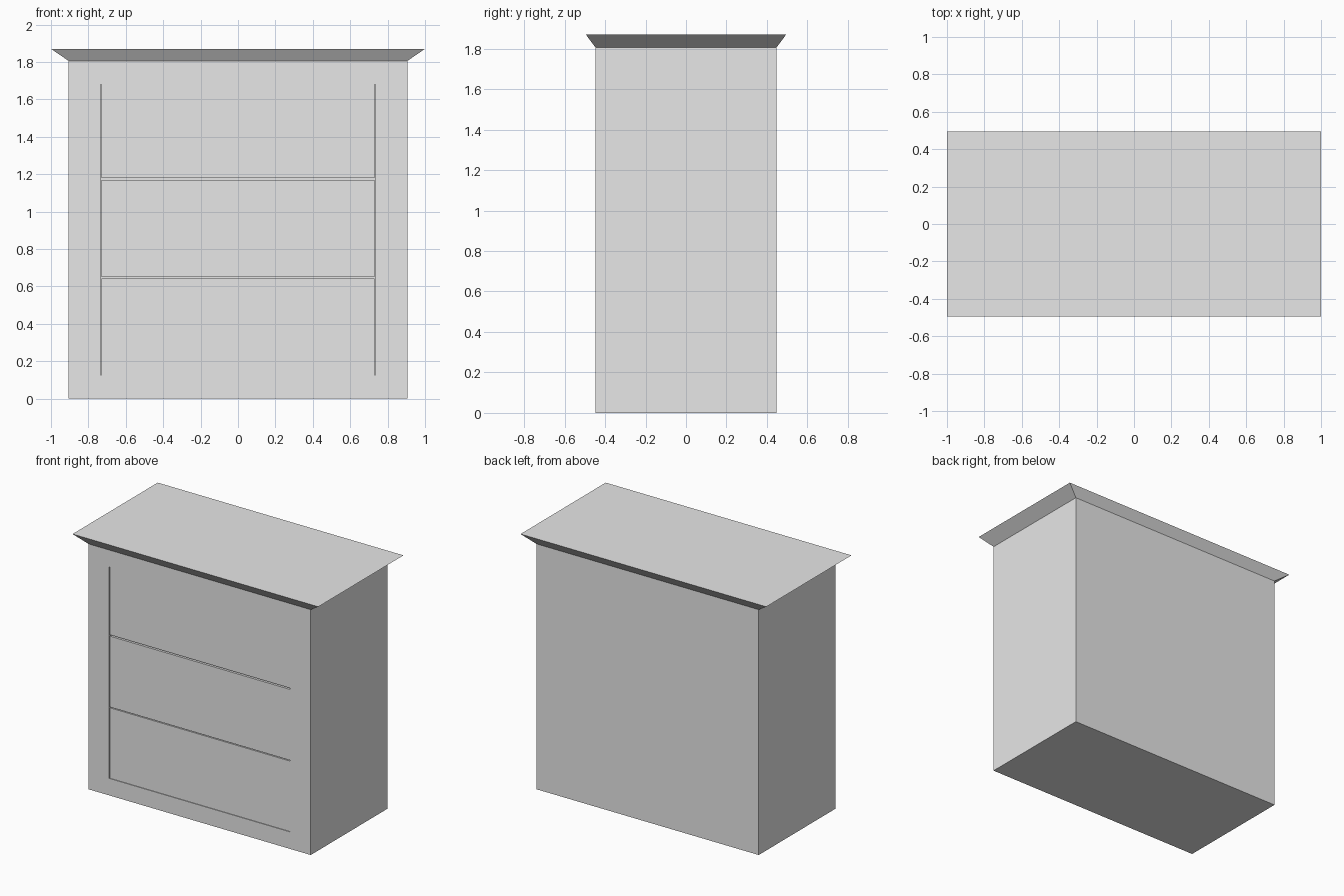
import bpy
import bmesh

if "Cube" in bpy.data.objects:
    bpy.data.objects.remove(bpy.data.objects["Cube"])

grey = bpy.data.materials.new("plain grey")
grey.diffuse_color = (0.8, 0.8, 0.8, 1)
grey.use_nodes = True
grey.node_tree.nodes["Principled BSDF"].inputs["Base Color"].default_value = grey.diffuse_color


def finish(bm, name):
    bmesh.ops.recalc_face_normals(bm, faces=bm.faces)
    mesh = bpy.data.meshes.new(name)
    bm.to_mesh(mesh)
    bm.free()
    mesh.materials.append(grey)
    obj = bpy.data.objects.new(name, mesh)
    bpy.context.collection.objects.link(obj)
    return obj


def box(lo, hi):
    bm = bmesh.new()
    bmesh.ops.create_cube(bm, size=1)
    for v in bm.verts:
        v.co = [b if c > 0 else a for c, a, b in zip(v.co, lo, hi)]
    return bm


W, D, H = 0.905, 0.447, 1.805      # cabinet half width, half depth, height
OPEN_X, OPEN_Z = 0.735, (0.125, 1.68)

# Cabinet: box with a shallow recess in the front for the drawers
bm = box((-W, -D, 0), (W, D, H))
bm.normal_update()
front = next(f for f in bm.faces if f.normal.y < -0.9)
bmesh.ops.inset_individual(bm, faces=[front], thickness=0.1)
for v in front.verts:
    v.co.x = OPEN_X if v.co.x > 0 else -OPEN_X
    v.co.z = OPEN_Z[1] if v.co.z > H / 2 else OPEN_Z[0]
recess = bmesh.ops.extrude_discrete_faces(bm, faces=[front])["faces"][0]
for v in recess.verts:
    v.co.y += 0.03
finish(bm, "cabinet")

# Top: slab flaring outward from the cabinet to a sharp upper edge
bm = box((-W, -D, H), (W, D, 1.87))
for v in bm.verts:
    if v.co.z > H + 0.01:
        v.co.x *= 1.0 / W
        v.co.y *= 0.495 / D
finish(bm, "flared_top")

# Drawer fronts: set slightly back, with thin gaps between them
drawers = {"lower": (0.125, 0.643), "middle": (0.649, 1.170), "upper": (1.180, 1.68)}
for name, (z0, z1) in drawers.items():
    x = OPEN_X - 0.004
    finish(box((-x, -D + 0.005, z0), (x, -D + 0.03, z1)), name + "_drawer")
